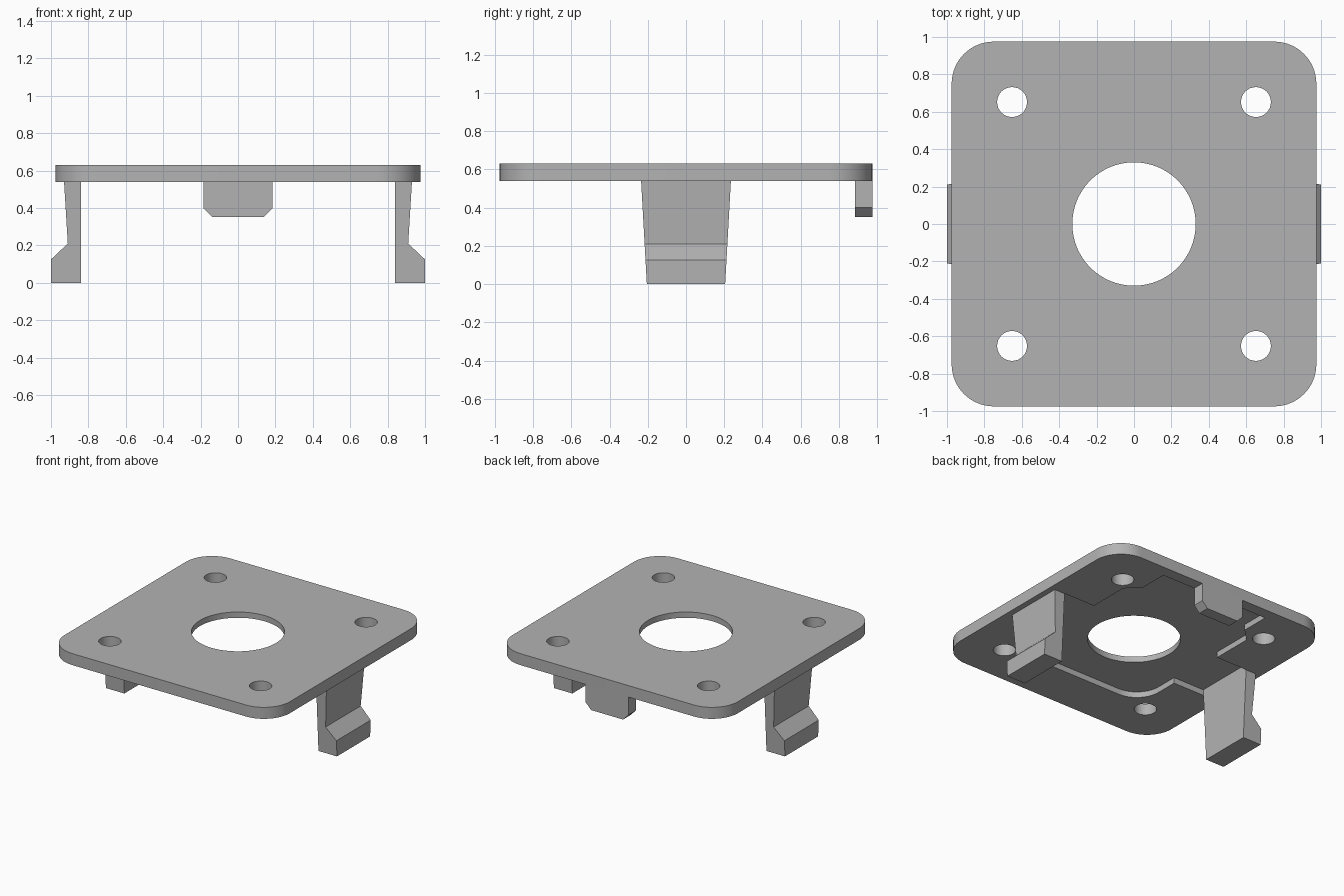
import bpy, bmesh, math
from mathutils import Vector

cube = bpy.data.objects.get("Cube")
if cube:
    bpy.data.objects.remove(cube, do_unlink=True)

GREY = (0.45, 0.45, 0.45, 1)
grey = bpy.data.materials.new("plain grey")
grey.use_nodes = True
grey.diffuse_color = GREY
grey.node_tree.nodes["Principled BSDF"].inputs["Base Color"].default_value = GREY

BOTTOM, TOP, FLOOR = 0.54, 0.63, 0.585
HALF = 0.975


def prism(name, start, end):
    """Solid between two matching outlines of 3D points."""
    bm = bmesh.new()
    a = [bm.verts.new(p) for p in start]
    b = [bm.verts.new(p) for p in end]
    bm.faces.new(a)
    bm.faces.new(b[::-1])
    for i in range(len(a)):
        j = (i + 1) % len(a)
        bm.faces.new((a[j], a[i], b[i], b[j]))
    bmesh.ops.recalc_face_normals(bm, faces=bm.faces)
    mesh = bpy.data.meshes.new(name)
    bm.to_mesh(mesh)
    bm.free()
    mesh.materials.append(grey)
    obj = bpy.data.objects.new(name, mesh)
    bpy.context.collection.objects.link(obj)
    return obj


def slab(name, outline, low, high):
    return prism(name, [(x, y, low) for x, y in outline],
                 [(x, y, high) for x, y in outline])


def arc(cx, cy, radius, start, sweep, steps):
    angles = [math.radians(start + sweep * i / steps) for i in range(steps + 1)]
    return [(cx + radius * math.cos(t), cy + radius * math.sin(t)) for t in angles]


def circle(cx, cy, radius, steps):
    return arc(cx, cy, radius, 0, 360, steps)[:-1]


def cut(target, cutter):
    """Subtract the cutter and discard it."""
    mod = target.modifiers.new("cut", 'BOOLEAN')
    mod.operation = 'DIFFERENCE'
    mod.solver = 'EXACT'
    mod.object = cutter
    bpy.context.view_layer.objects.active = target
    bpy.ops.object.modifier_apply(modifier=mod.name)
    bpy.data.objects.remove(cutter, do_unlink=True)


# Rounded square plate
r = 0.225
c = HALF - r
outline = []
for sx, sy, start in ((1, 1, 0), (-1, 1, 90), (-1, -1, 180), (1, -1, 270)):
    outline += arc(sx * c, sy * c, r, start, 90, 16)
plate = slab("mounting_plate", outline, BOTTOM, TOP)

# Shallow pocket in the underside, reaching to the clips and the back tab
half = [(0.47, 0.885), (0.47, 0.66), (0.57, 0.56), (0.57, 0.237),
        (0.84, 0.237), (0.84, -0.237), (0.57, -0.237)]
half += arc(0.37, -0.41, 0.2, 0, -90, 10)
pocket = half + [(-x, y) for x, y in reversed(half)]
cut(plate, slab("pocket_cutter", pocket, BOTTOM - 0.1, FLOOR))

# Centre opening and four screw holes
cut(plate, slab("opening_cutter", circle(0, 0, 0.33, 64), 0.3, 0.9))
for sx in (-1, 1):
    for sy in (-1, 1):
        cut(plate, slab("screw_cutter", circle(sx * 0.652, sy * 0.652, 0.08, 32), 0.3, 0.9))

plate.select_set(True)
bpy.context.view_layer.objects.active = plate
bpy.ops.object.shade_smooth_by_angle(angle=math.radians(30))

# Hooked clips on both sides, slightly narrower towards the foot
clip_profile = [(0.84, 0), (1, 0), (1, 0.125), (0.91, 0.21),
                (0.93, BOTTOM), (0.84, BOTTOM)]
for side, name in ((1, "left_clip"), (-1, "right_clip")):
    faces = [[(side * x, s * (0.205 + 0.03 * z / BOTTOM), z) for x, z in clip_profile]
             for s in (-1, 1)]
    prism(name, *faces)

# Back tab with bevelled lower corners
tab_half = [(0.185, BOTTOM), (0.185, 0.4), (0.138, 0.352)]
tab = tab_half + [(-x, z) for x, z in reversed(tab_half)]
prism("back_tab", [(x, 0.885, z) for x, z in tab], [(x, HALF, z) for x, z in tab])
